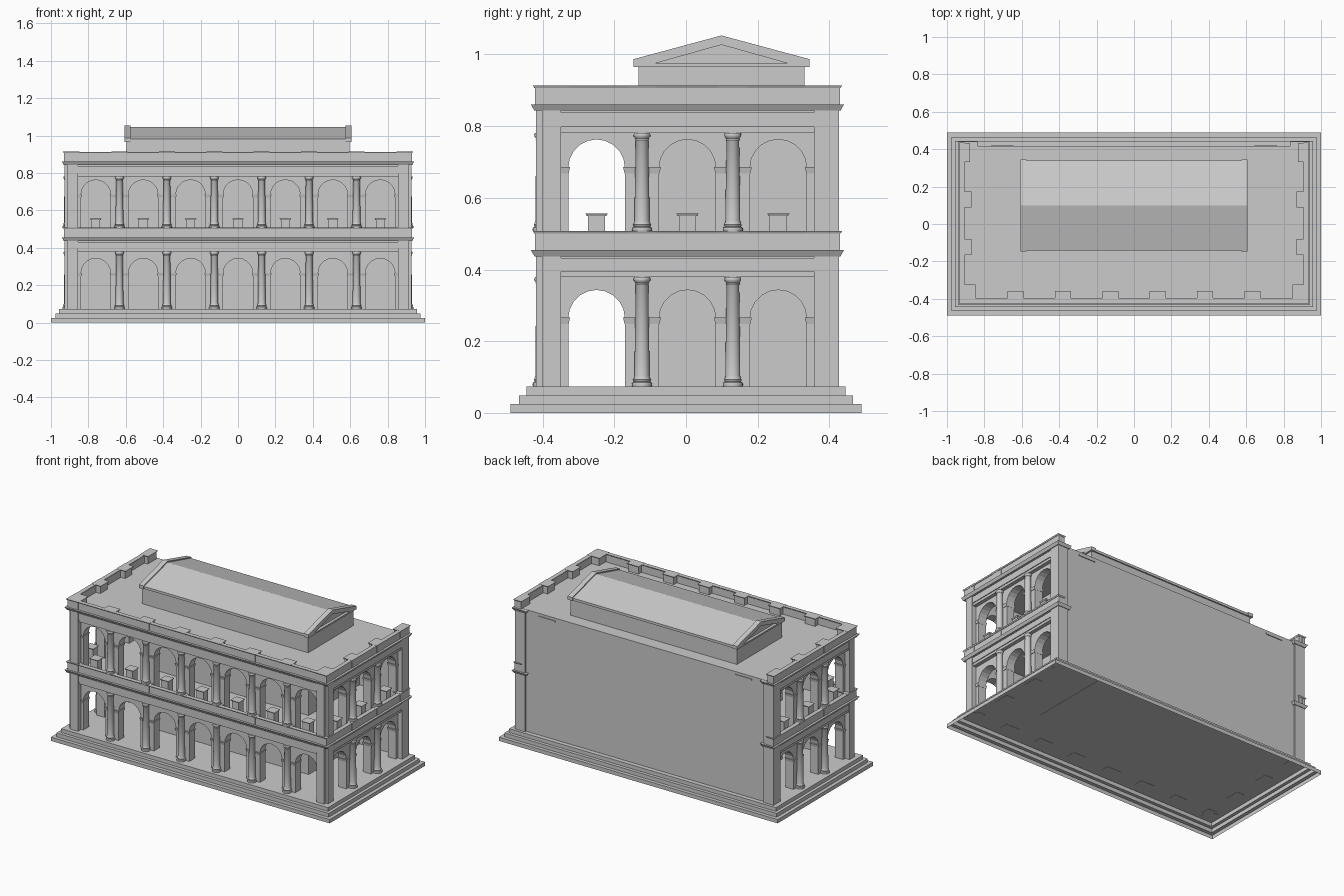
import bpy, bmesh, math
from mathutils import Matrix, Vector

if "Cube" in bpy.data.objects:
    bpy.data.objects.remove(bpy.data.objects["Cube"])

BAY, R = 0.2535, 0.079          # bay spacing, arch radius
SHIFT = Matrix.Translation((0, .004, 0))   # building sits slightly back on its base
parts = {}


def bm_for(name):
    return parts.setdefault(name, bmesh.new())


def box(name, x0, x1, y0, y1, z0, z1, M=SHIFT, inset=0.0):
    """Box; the bottom face may be inset to give a flared moulding."""
    bm = bm_for(name)
    vs = []
    for z, i in ((z0, inset), (z1, 0)):
        for x, y in ((x0 + i, y0 + i), (x1 - i, y0 + i), (x1 - i, y1 - i), (x0 + i, y1 - i)):
            vs.append(bm.verts.new(M @ Vector((x, y, z))))
    for f in ((3, 2, 1, 0), (4, 5, 6, 7), (0, 1, 5, 4), (1, 2, 6, 5), (2, 3, 7, 6), (3, 0, 4, 7)):
        bm.faces.new([vs[k] for k in f])


def prism(name, pts, d, M=SHIFT):
    """Extrude a closed outline (points in 3D) along vector d."""
    bm = bm_for(name)
    f = bm.faces.new([bm.verts.new(M @ Vector(p)) for p in pts])
    g = bmesh.ops.extrude_face_region(bm, geom=[f])["geom"]
    bmesh.ops.translate(bm, verts=[v for v in g if isinstance(v, bmesh.types.BMVert)],
                        vec=M.to_3x3() @ Vector(d))


def column(name, u, v, z0, z1, M, n=20):
    """Lathed column: base rings, tapered shaft, flared capital."""
    prof = [(.027, z0), (.028, z0 + .006), (.027, z0 + .011), (.022, z0 + .014), (.0245, z0 + .019),
            (.022, z0 + .025), (.0205, z0 + .03), (.0205, z0 + .08), (.0175, z1 - .022),
            (.0195, z1 - .019), (.018, z1 - .016), (.023, z1 - .01), (.0235, z1 - .005), (.021, z1)]
    bm = bm_for(name)
    rings = [[bm.verts.new(M @ Vector((u + r * math.cos(2 * math.pi * i / n),
                                       v + r * math.sin(2 * math.pi * i / n), z)))
              for i in range(n)] for r, z in prof]
    for a, b in zip(rings, rings[1:]):
        for i in range(n):
            bm.faces.new((a[i], a[(i + 1) % n], b[(i + 1) % n], b[i]))
    bm.faces.new(rings[0][::-1])
    bm.faces.new(rings[-1])


def arcade(n, half, face, M, z0, spring, z1, name):
    """Wall with n arched openings, plus imposts; front faces local -y."""
    centres = [(i - (n - 1) / 2) * BAY for i in range(n)]
    pts = [(-half, -face, z0)]
    for c in centres:
        pts.append((c - R, -face, z0))
        for k in range(11):
            a = math.pi * (1 - k / 10)
            pts.append((c + R * math.cos(a), -face, spring + R * math.sin(a)))
        pts.append((c + R, -face, z0))
    pts += [(half, -face, z0), (half, -face, z1), (-half, -face, z1)]
    prism(name + "_arcade_wall", pts, (0, .056, 0), M)
    # impost mouldings on every pier between arches
    edges = [-half] + [e for c in centres for e in (c - R, c + R)] + [half]
    for a, b in zip(edges[::2], edges[1::2]):
        box(name + "_imposts", a - .005, b + .005, -face - .007, -face + .06,
            spring - .016, spring + .002, M, .004)
    return centres


def storey(name, n, half, outer, M, z0, spring, top, col0, col1):
    """One facade of one storey. outer = face of the corner piers."""
    face = outer - .032
    cs = arcade(n, half - .035, face, M, z0, spring, top, name)
    # architrave and frieze carried over the columns
    a = half - .06
    box(name + "_architrave", -a, a, -outer + .008, -face + .01, col1, col1 + .016, M)
    box(name + "_frieze", -a, a, -outer + .003, -face + .01, col1 + .016, top - .005, M)
    # cornice
    h = half + .012
    box(name + "_cornice", -h, h, -outer - .014, -outer + .09, top, top + .018, M, .01)
    cols = [(c + d) / 2 for c, d in zip(cs, cs[1:])]
    for u in cols:
        column(name + "_columns", u, -outer + .018, col0, col1, M)
    # parapet with a continuous coping and a block over each column
    b = top + .018
    box(name + "_parapet", -half, half, -outer + .001, -outer + .02, b, b + .046, M)
    box(name + "_coping", -half - .006, half + .006, -outer - .006, -outer + .022, b + .045, b + .052, M, .004)
    for u in cols:
        box(name + "_pedestals", u - .036, u + .036, -outer - .001, -outer + .052, b, b + .045, M)
        box(name + "_pedestals", u - .043, u + .043, -outer - .007, -outer + .059,
            b + .045, b + .053, M, .004)
    # small plinths standing in the upper openings
    if name == "upper":
        for u in cs:
            box("opening_plinths", u - .024, u + .024, -face - .004, -face + .046, .453, .55, M)
            box("opening_plinths", u - .031, u + .031, -face - .01, -face + .052, .549, .556, M, .004)


# stepped base, hollow underneath
bm = bm_for("stepped_base")
loops = []
for i, (x, y) in enumerate(((1, .489), (.977, .466), (.957, .445))):
    for z in (i * .0245, (i + 1) * .0245):
        loops.append([bm.verts.new((sx * x, sy * y, z)) for sx, sy in ((-1, -1), (1, -1), (1, 1), (-1, 1))])
for a, b in zip(loops, loops[1:]):
    for i in range(4):
        bm.faces.new((a[i], a[(i + 1) % 4], b[(i + 1) % 4], b[i]))
bm.faces.new(loops[-1])

# three open facades, two storeys
for M, n, half, outer in ((Matrix(), 7, .928, .422),
                          (Matrix.Rotation(math.pi / 2, 4, 'Z'), 3, .425, .928),
                          (Matrix.Rotation(-math.pi / 2, 4, 'Z'), 3, .425, .928)):
    storey("lower", n, half, outer, SHIFT @ M, .072, .264, .437, .0735, .379)
    storey("upper", n, half, outer, SHIFT @ M, .453, .684, .843, .506, .781)

# corner piers with capped blocks at both parapet levels
for s in (-1, 1):
    for t in (-1, 1):
        def corner(name, ox, oy, w, d, z0, z1, inset=0):
            xs = sorted((s * (.928 + ox), s * (.928 - w)))
            ys = sorted((t * (.423 + oy), t * (.423 - d)))
            box(name, *xs, *ys, z0, z1, inset=inset)
        if t < 0:   # front piers: two crossing pilasters with a notched corner
            corner("corner_piers", 0, -.017, .073, .07, .072, .86)
            corner("corner_piers", -.017, 0, .073, .07, .072, .86)
        else:
            corner("corner_piers", 0, 0, .073, .07, .072, .86)
        for z in (.455, .861):
            w = .075 if t < 0 else .045
            corner("corner_blocks", .001, .001, w, .09, z, z + .045)
            corner("corner_blocks", .007, .007, w + .006, .096, z + .045, z + .053, .004)

# back wall, inner hall, floors
box("back_wall", -.87, .87, .385, .412, .072, .862)
box("inner_hall", -.6, .6, -.137, .39, .072, .85)
box("upper_floor", -.88, .88, -.38, .4, .437, .456)
box("roof_deck", -.9, .9, -.4, .411, .843, .862)
for s in (-1, 1):
    box("back_ledges", s * .705 - .06, s * .705 + .06, .408, .417, .835, .845)

# attic with a low gabled roof and framed pediments
yc = .095
box("attic", -.597, .597, -.137, .327, .86, .968)
prism("gable_roof", [(-.59, yc - .24, .966), (-.59, yc + .24, .966), (-.59, yc + .24, .982),
                     (-.59, yc, 1.046), (-.59, yc - .24, .982)], (1.18, 0, 0))
for s in (-1, 1):
    x = s * .608
    d = (-s * .033, 0, 0)
    prism("pediment_base", [(x, yc - .245, .965), (x, yc + .245, .965),
                            (x, yc + .2, .975), (x, yc - .2, .975)], d)
    for t in (-1, 1):
        prism("raking_cornice", [(x, yc + t * .245, .965), (x, yc + t * .245, .987), (x, yc, 1.053),
                                 (x, yc, 1.027), (x, yc + t * .185, .975)], d)

# write the meshes out
for name, bm in parts.items():
    bmesh.ops.recalc_face_normals(bm, faces=bm.faces)
    me = bpy.data.meshes.new(name)
    bm.to_mesh(me)
    bm.free()
    ob = bpy.data.objects.new(name, me)
    bpy.context.collection.objects.link(ob)
    if "columns" in name:
        bpy.context.view_layer.objects.active = ob
        ob.select_set(True)
        bpy.ops.object.shade_smooth_by_angle(angle=math.radians(35))
        ob.select_set(False)
